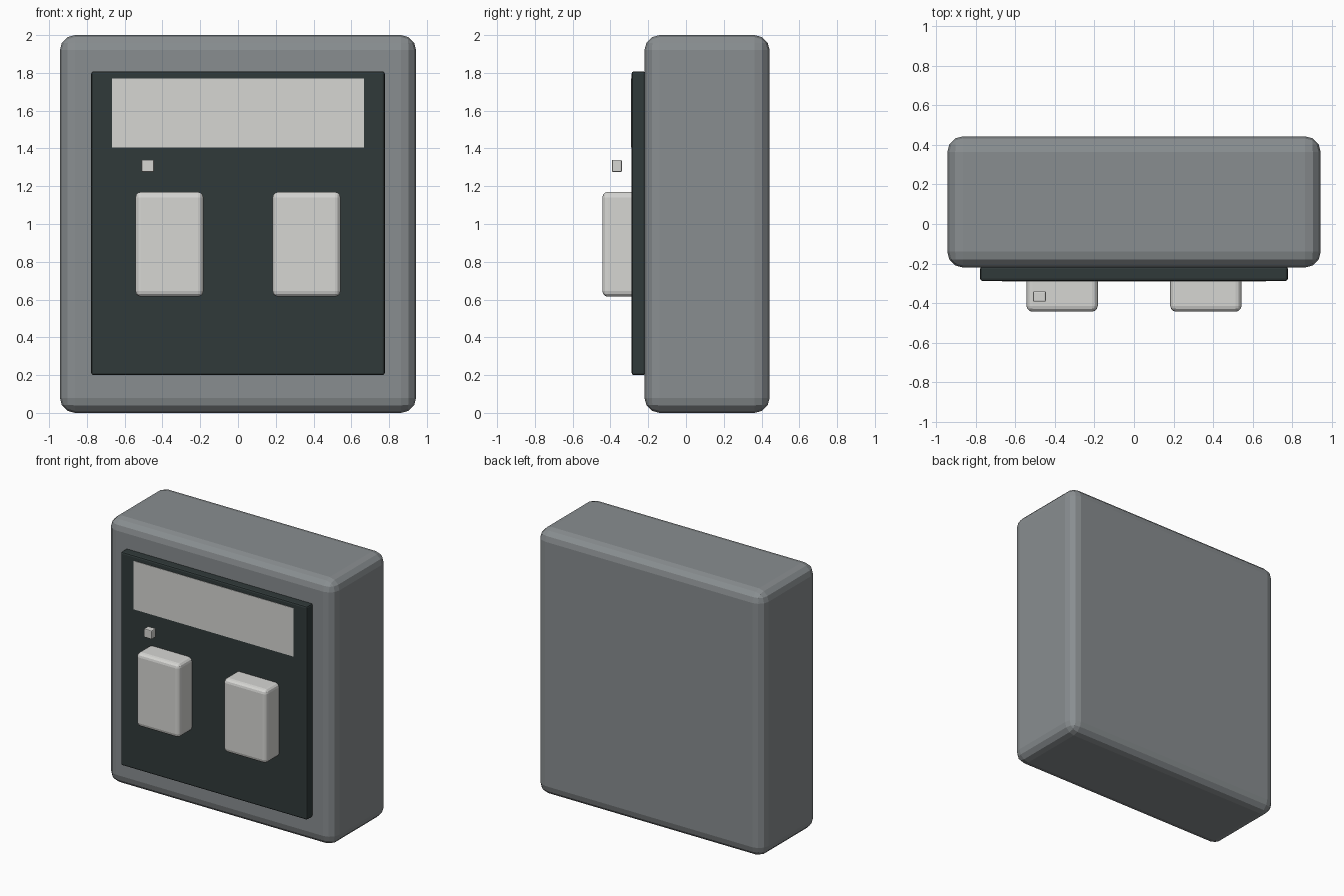
import bpy

if "Cube" in bpy.data.objects:
    bpy.data.objects.remove(bpy.data.objects["Cube"])

def material(name, rgb):
    m = bpy.data.materials.new(name)
    m.diffuse_color = (*rgb, 1)
    m.use_nodes = True
    m.node_tree.nodes["Principled BSDF"].inputs["Base Color"].default_value = m.diffuse_color
    return m

grey = material("mid grey", (0.25, 0.27, 0.28))
dark = material("dark slate", (0.03, 0.042, 0.042))
light = material("light grey", (0.67, 0.67, 0.65))

def box(name, x, y, z, mat, bevel=0.0, segments=2):
    """Box between (min, max) pairs on each axis, with rounded edges."""
    spans = (x, y, z)
    bpy.ops.mesh.primitive_cube_add(size=1, location=[(a + b) / 2 for a, b in spans])
    ob = bpy.context.object
    ob.name = name
    ob.scale = [b - a for a, b in spans]
    bpy.ops.object.transform_apply(location=False, rotation=False, scale=True)
    ob.data.materials.append(mat)
    if bevel:
        mod = ob.modifiers.new("rounded edges", 'BEVEL')
        mod.width = bevel
        mod.segments = segments
    return ob

# Housing and raised front panel
box("housing", (-0.943, 0.943), (-0.22, 0.443), (0, 2), grey, 0.08, 3)
box("front_panel", (-0.777, 0.777), (-0.288, -0.215), (0.2, 1.808), dark, 0.012)

# Display plate on the panel
box("display", (-0.666, 0.666), (-0.291, -0.285), (1.405, 1.77), light)

# Pair of push buttons
for side, name in ((-1, "left_button"), (1, "right_button")):
    c = side * 0.363
    box(name, (c - 0.18, c + 0.18), (-0.443, -0.25), (0.615, 1.17), light, 0.03, 3)

# Small indicator in front of the panel
box("indicator", (-0.51, -0.445), (-0.392, -0.34), (1.275, 1.34), light, 0.006)
